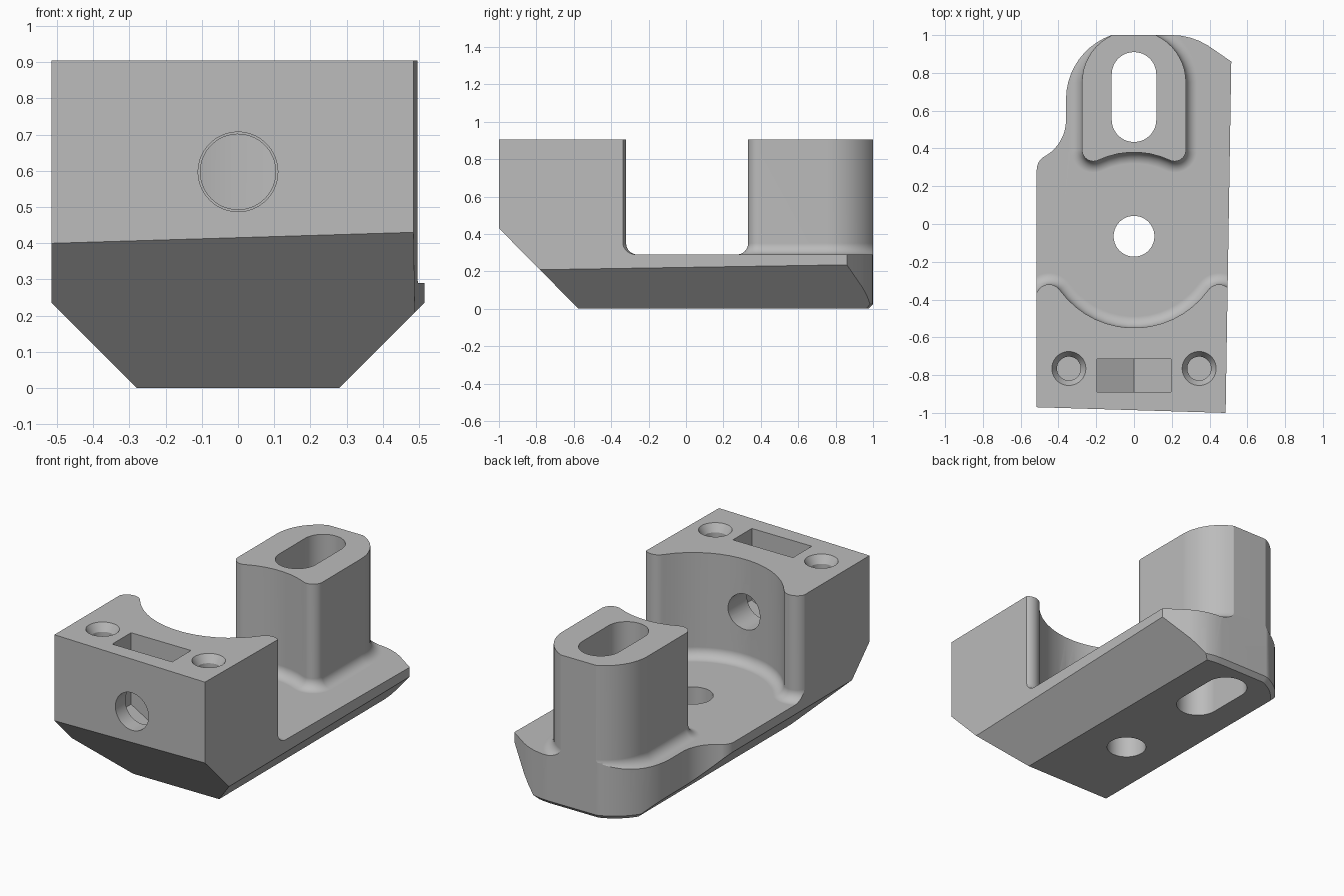
import bpy, bmesh
from math import sin, cos, pi, radians, sqrt
from mathutils import Vector

if "Cube" in bpy.data.objects:
    bpy.data.objects.remove(bpy.data.objects["Cube"])

TOP, FLOOR, FILLET = 0.905, 0.29, 0.06

grey = bpy.data.materials.new("plain grey")
grey.use_nodes = True
grey.diffuse_color = (0.5, 0.5, 0.5, 1)
grey.node_tree.nodes["Principled BSDF"].inputs["Base Color"].default_value = (0.5, 0.5, 0.5, 1)


def arc(cx, cy, r, a, b):
    n = max(4, int(abs(b - a) / 7))
    angles = [radians(a + (b - a) * i / n) for i in range(n + 1)]
    return [Vector((cx + r * cos(t), cy + r * sin(t))) for t in angles]


def circle(cx, cy, r):
    return arc(cx, cy, r, 0, 360)[:-1]


def clean(points):
    """Drop points that coincide with the one before."""
    points = [Vector(p) for p in points]
    return [p for i, p in enumerate(points) if (p - points[i - 1]).length > 0.004]


def offset(points, d):
    """Move a counter-clockwise outline outwards by d."""
    result = []
    for i, p in enumerate(points):
        u = (p - points[i - 1]).normalized()
        v = (points[(i + 1) % len(points)] - p).normalized()
        n = Vector((u.y + v.y, -u.x - v.x)).normalized()
        result.append(p + n * d / max(0.3, n.dot(Vector((u.y, -u.x)))))
    return result


def loft(name, layers, axis="z"):
    """Join outlines placed at levels along an axis into a closed solid."""
    place = {"z": lambda p, h: (p[0], p[1], h),
             "y": lambda p, h: (p[0], h, p[1]),
             "x": lambda p, h: (h, p[0], p[1])}[axis]
    bm = bmesh.new()
    rings = [[bm.verts.new(place(p, h)) for p in pts] for h, pts in layers]
    n = len(rings[0])
    for low, high in zip(rings, rings[1:]):
        for i in range(n):
            j = (i + 1) % n
            bm.faces.new((low[i], low[j], high[j], high[i]))
    bm.faces.new(rings[0])
    bm.faces.new(rings[-1])
    bmesh.ops.recalc_face_normals(bm, faces=bm.faces)
    mesh = bpy.data.meshes.new(name)
    bm.to_mesh(mesh)
    bm.free()
    mesh.materials.append(grey)
    obj = bpy.data.objects.new(name, mesh)
    bpy.context.collection.objects.link(obj)
    return obj


def combine(target, tool, operation):
    mod = target.modifiers.new(operation, "BOOLEAN")
    mod.operation, mod.solver, mod.object = operation, "EXACT", tool
    bpy.context.view_layer.objects.active = target
    bpy.ops.object.modifier_apply(modifier=mod.name)
    bpy.data.objects.remove(tool)


def flared(name, points):
    """Upright wall with a concave fillet where it meets the floor."""
    points = clean(points)
    layers = [(0.1, offset(points, FILLET))]
    for i in range(9):
        t = i / 8 * pi / 2
        layers.append((FLOOR + FILLET * (1 - cos(t)), offset(points, FILLET * (1 - sin(t)))))
    return loft(name, layers + [(1.2, points)])


# Floor slab, trimmed to the outline later
square = [(-0.8, -1.3), (0.8, -1.3), (0.8, 1.3), (-0.8, 1.3)]
body = loft("clamp_body", [(-0.1, square), (FLOOR, square)])

# Front block with a round recess between two horns
bowl_y = -0.065
block = flared("front_block", [(-0.52, -1.1), (0.52, -1.1)]
               + arc(0.45, -0.39, 0.07, 0, 144.2)
               + arc(0, bowl_y, 0.485, -35.8, -144.2)
               + arc(-0.45, -0.39, 0.07, 35.8, 180))
combine(body, block, "UNION")

# Rear post with a rounded back and a hollowed front
post = flared("rear_post", arc(0, 0.75, 0.275, 0, 180)
              + arc(-0.215, 0.392, 0.06, 180, 295.2)
              + arc(0, bowl_y, 0.445, 115.2, 64.8)
              + arc(0.215, 0.392, 0.06, 244.8, 360))
combine(body, post, "UNION")

# Outer outline with a small bottom chamfer
outline = clean(arc(-0.485, -0.97, 0.03, 180, 270)
                + arc(0.485, -0.97, 0.03, 270, 360)
                + [Vector((0.515, 0.86))]
                + arc(0.2, 0.64, 0.36, 58, 90)
                + arc(0, 0.66, 0.36, 109.2, 180)
                + arc(-0.58, 0.55, 0.22, 0, -60)
                + arc(-0.43, 0.286, 0.085, 120, 180))
envelope = loft("outline", [(0, offset(outline, -0.025)), (0.025, outline), (TOP, outline)])
combine(body, envelope, "INTERSECT")

# Large chamfers under the sides and the front
for s in (-1, 1):
    wedge = [(s * 0.18, -0.1), (s * 0.8, 0.52), (s * 0.8, -0.1)]
    combine(body, loft("side_wedge", [(-1.5, wedge), (1.5, wedge)], "y"), "DIFFERENCE")
wedge = [(-1.3, 0.7335), (-0.475, -0.1012), (-1.3, -0.2)]
combine(body, loft("front_wedge", [(-1, wedge), (1, wedge)], "x"), "DIFFERENCE")

# Upright slot and floor hole
slot = arc(0, 0.792, 0.118, 0, 180) + arc(0, 0.552, 0.118, 180, 360)
for pts in (slot, circle(0, bowl_y, 0.108)):
    combine(body, loft("through_hole", [(-0.1, pts), (1.1, pts)]), "DIFFERENCE")

# Nut pocket with a pointed bottom, and its cross hole
bolt_z, half = 0.597, 0.195
pocket = [(-half, 1.1), (-half, bolt_z - half / sqrt(3)), (0, bolt_z - 2 * half / sqrt(3)),
          (half, bolt_z - half / sqrt(3)), (half, 1.1)]
combine(body, loft("nut_pocket", [(-0.89, pocket), (-0.715, pocket)], "y"), "DIFFERENCE")
wide, narrow = circle(0, bolt_z, 0.11), circle(0, bolt_z, 0.104)
bolt = loft("bolt_hole", [(-1.1, wide), (-0.81, wide), (-0.79, narrow), (-0.3, narrow)], "y")
combine(body, bolt, "DIFFERENCE")

# Countersunk blind screw holes
for s in (-1, 1):
    small, big = circle(s * 0.345, -0.765, 0.063), circle(s * 0.345, -0.765, 0.09)
    screw = loft("screw_hole", [(0.5, small), (TOP - 0.045, small), (TOP, big), (1, big)])
    combine(body, screw, "DIFFERENCE")

# Smooth curved walls, keep real edges crisp
bpy.ops.object.select_all(action="DESELECT")
body.select_set(True)
bpy.context.view_layer.objects.active = body
bpy.ops.object.shade_smooth_by_angle(angle=radians(25))
weighted = body.modifiers.new("weighted_normals", "WEIGHTED_NORMAL")
weighted.keep_sharp = True
